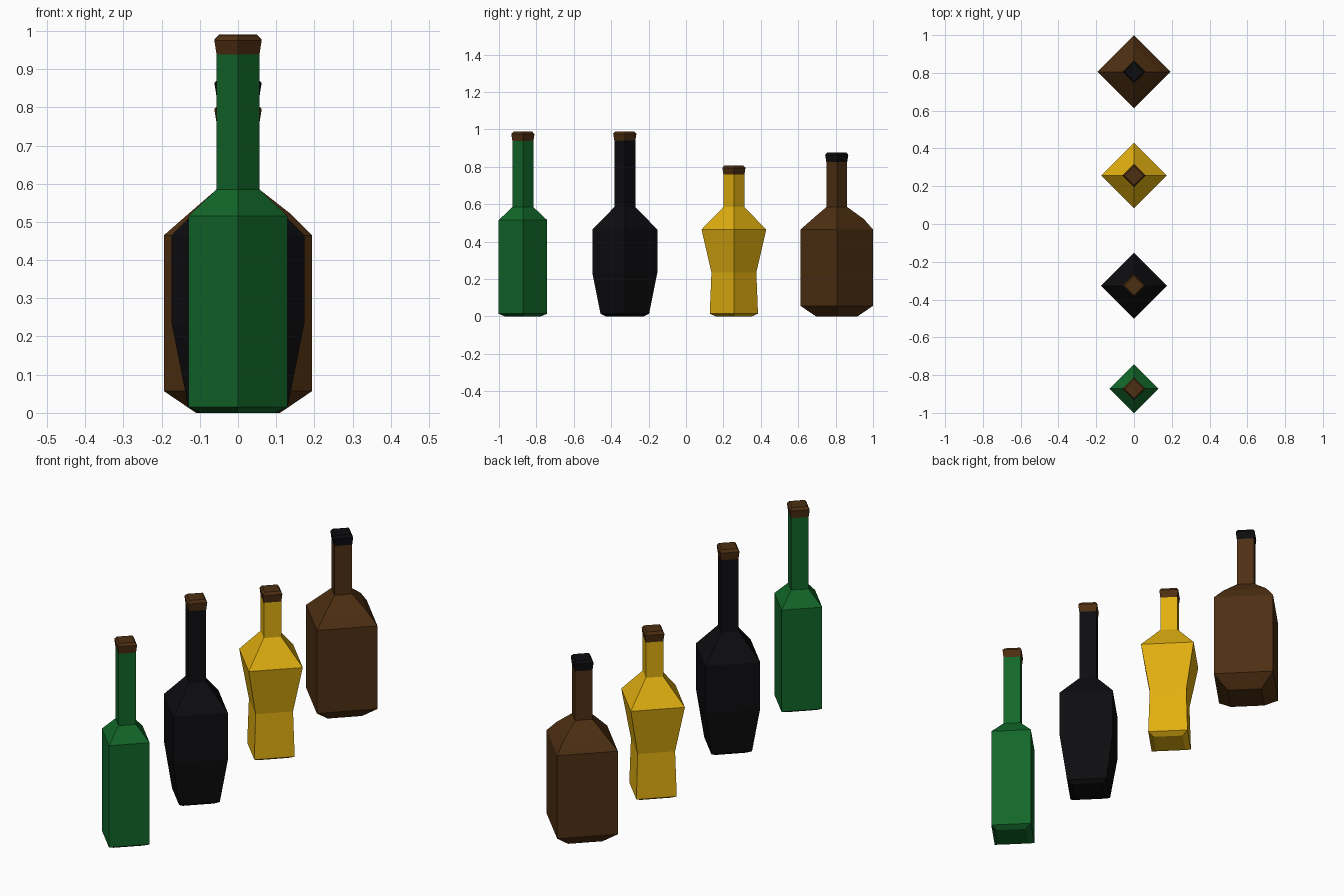
import bpy, bmesh, math
from mathutils import Vector

if "Cube" in bpy.data.objects:
    bpy.data.objects.remove(bpy.data.objects["Cube"])


def material(name, rgb):
    m = bpy.data.materials.new(name)
    m.diffuse_color = (*rgb, 1)
    m.use_nodes = True
    m.node_tree.nodes["Principled BSDF"].inputs["Base Color"].default_value = m.diffuse_color
    return m


GREEN = material("green glass", (0.006, 0.135, 0.022))
BLACK = material("black glass", (0.004, 0.004, 0.005))
GOLD = material("amber glass", (0.75, 0.43, 0.005))
BROWN = material("brown", (0.075, 0.028, 0.006))

SIDES = 4
NECK = 0.056


def lathe(name, profile, y, mat, bulge=None):
    """Four-sided turned solid; corners lie on the x and y axes."""
    bm = bmesh.new()
    rings = []
    for i, (r, z) in enumerate(profile):
        ring = []
        for k in range(SIDES):
            a = k * math.tau / SIDES
            # optional bulge on the +x and +y corners of one ring
            rr = r + (bulge[1][k] if bulge and bulge[0] == i else 0)
            ring.append(bm.verts.new((rr * math.cos(a), rr * math.sin(a), z)))
        rings.append(ring)
    for lo, hi in zip(rings, rings[1:]):
        for k in range(SIDES):
            n = (k + 1) % SIDES
            bm.faces.new((lo[k], lo[n], hi[n], hi[k]))
    bm.faces.new(rings[0][::-1])
    bm.faces.new(rings[-1])
    me = bpy.data.meshes.new(name)
    bm.to_mesh(me)
    bm.free()
    me.materials.append(mat)
    ob = bpy.data.objects.new(name, me)
    ob.location = Vector((0, y, 0))
    bpy.context.collection.objects.link(ob)


def bottle(name, y, body, top, mat, cap_mat, bulge=None):
    # glass body up to the start of the stopper
    lathe(name + "_bottle", body + [(NECK, 0.585), (NECK, top - 0.05)], y, mat, bulge)
    # flared stopper with a chamfered top
    lathe(name + "_stopper", [(NECK, top - 0.05), (0.062, top - 0.013), (0.05, top)],
          y, cap_mat)


bottle("green", -0.872, [(0.095, 0), (0.13, 0.015), (0.13, 0.515)], 0.988, GREEN, BROWN)
bottle("black", -0.327, [(0.1, 0), (0.13, 0.015), (0.174, 0.235), (0.174, 0.465)],
       0.99, BLACK, BROWN)
bottle("amber", 0.256, [(0.095, 0), (0.129, 0.015), (0.12, 0.235), (0.173, 0.465)],
       0.808, GOLD, BROWN)
bottle("brown", 0.806, [(0.11, 0), (0.194, 0.057), (0.194, 0.465), (0.13, 0.521)],
       0.877, BROWN, BLACK, bulge=(3, (0.008, 0.015, 0, 0)))
